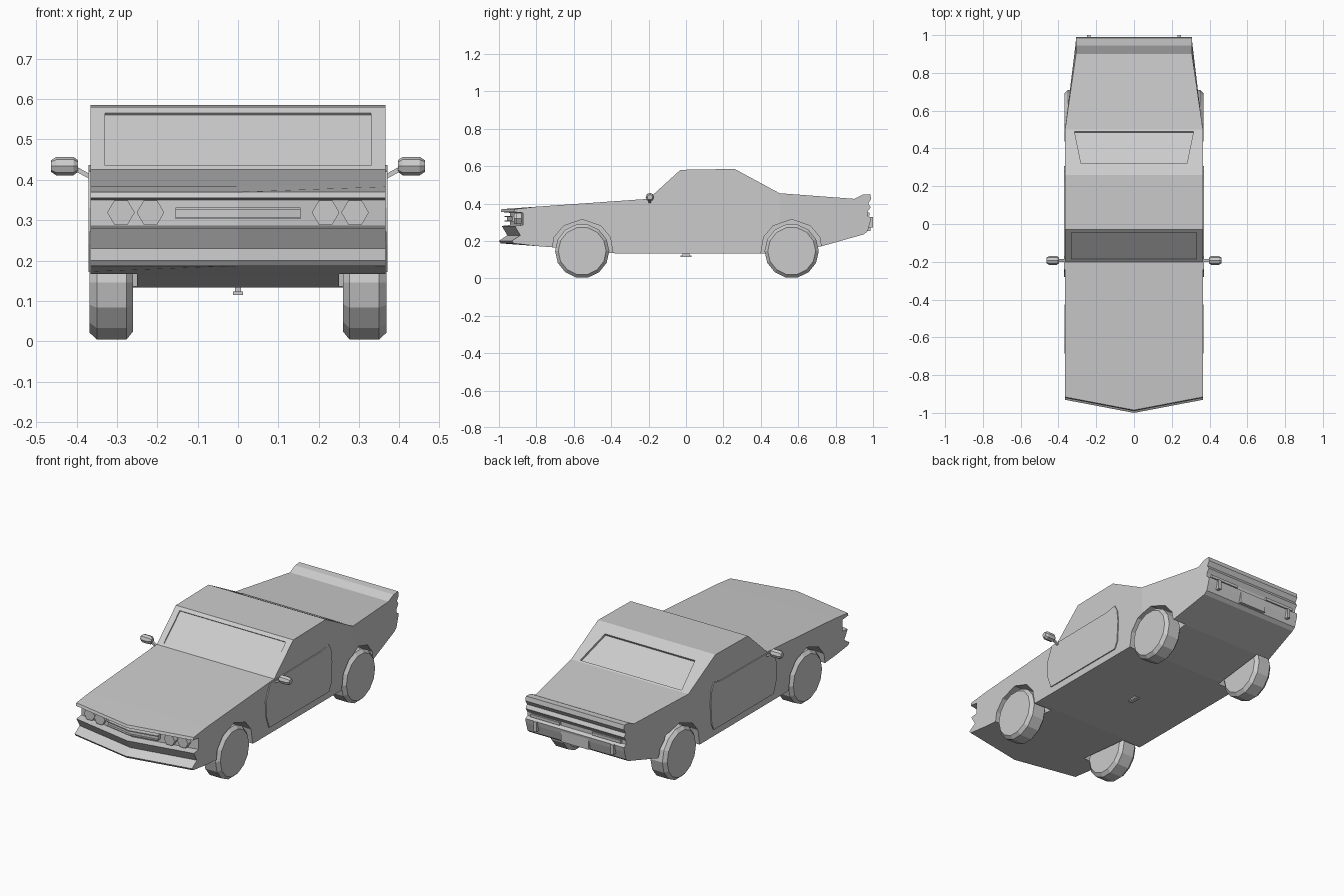
import bpy, bmesh, math
from mathutils import Vector

cube = bpy.data.objects.get("Cube")
if cube:
    bpy.data.objects.remove(cube, do_unlink=True)

GREY = (0.6, 0.6, 0.6, 1)
paint = bpy.data.materials.new("plain_grey")
paint.use_nodes = True
paint.diffuse_color = GREY
paint.node_tree.nodes["Principled BSDF"].inputs["Base Color"].default_value = GREY

W = 0.365        # body half width
AXLES = (-0.555, 0.565)


def finish(bm, name):
    bmesh.ops.recalc_face_normals(bm, faces=bm.faces)
    mesh = bpy.data.meshes.new(name)
    bm.to_mesh(mesh)
    bm.free()
    mesh.materials.append(paint)
    obj = bpy.data.objects.new(name, mesh)
    bpy.context.collection.objects.link(obj)
    return obj


def prism(name, points, shift):
    """Polygon extruded along a vector."""
    bm = bmesh.new()
    face = bm.faces.new([bm.verts.new(p) for p in points])
    ext = bmesh.ops.extrude_face_region(bm, geom=[face])
    new = [v for v in ext["geom"] if isinstance(v, bmesh.types.BMVert)]
    bmesh.ops.translate(bm, verts=new, vec=Vector(shift))
    return finish(bm, name)


def box(name, center, size):
    x, y, z = center
    a, b, c = (s / 2 for s in size)
    return prism(name, [(x - a, y - b, z - c), (x + a, y - b, z - c),
                        (x + a, y + b, z - c), (x - a, y + b, z - c)], (0, 0, 2 * c))


def lathe(name, rings, sides, center, axis="X"):
    """Closed turned shape from (offset, radius) rings along an axis."""
    bm = bmesh.new()
    loops = []
    for off, r in rings:
        loop = []
        for i in range(sides):
            t = math.tau * i / sides
            u, v = r * math.cos(t), r * math.sin(t)
            p = (off, u, v) if axis == "X" else (u, off, v)
            loop.append(bm.verts.new(Vector(center) + Vector(p)))
        loops.append(loop)
    for a, b in zip(loops, loops[1:]):
        for i in range(sides):
            j = (i + 1) % sides
            bm.faces.new((a[i], a[j], b[j], b[i]))
    bm.faces.new(loops[0])
    bm.faces.new(loops[-1])
    return finish(bm, name)


def cut(target, cutter):
    cutter.hide_render = True
    mod = target.modifiers.new("cut", "BOOLEAN")
    mod.object = cutter
    mod.operation = "DIFFERENCE"
    mod.solver = "EXACT"
    bpy.context.view_layer.objects.active = target
    bpy.ops.object.modifier_apply(modifier=mod.name)
    bpy.data.objects.remove(cutter, do_unlink=True)


def nose(x):
    """Backward sweep of the pointed front."""
    return 0.19 * abs(x)


# Body: side profile swept across, pointed at the front, tapered at the back
PROFILE = [
    (-0.99, 0.355), (-0.985, 0.37), (-0.2, 0.425), (-0.03, 0.58), (0.26, 0.585),
    (0.5, 0.455), (0.9, 0.425), (0.945, 0.447), (0.985, 0.45), (0.99, 0.425),
    (0.975, 0.4), (0.987, 0.38), (0.97, 0.355), (0.97, 0.335), (0.99, 0.325),
    (0.985, 0.3), (0.97, 0.25), (0.95, 0.235), (0.72, 0.17), (0.42, 0.133),
    (-0.37, 0.133), (-0.7, 0.165), (-0.99, 0.187), (-1.0, 0.2), (-0.955, 0.23),
    (-0.985, 0.28), (-0.94, 0.285), (-0.94, 0.35),
]
bm = bmesh.new()
rows = [[bm.verts.new((x, y, z)) for y, z in PROFILE] for x in (-W, 0, W)]
n = len(PROFILE)
for a, b in zip(rows, rows[1:]):
    for i in range(n):
        j = (i + 1) % n
        bm.faces.new((a[i], a[j], b[j], b[i]))
bm.faces.new(rows[0])
bm.faces.new(rows[-1])
for y in (-0.8, 0.5):
    bmesh.ops.bisect_plane(bm, geom=bm.verts[:] + bm.edges[:] + bm.faces[:],
                           plane_co=(0, y, 0), plane_no=(0, 1, 0))
for v in bm.verts:
    if v.co.y < -0.85:
        v.co.y += nose(v.co.x)
    if v.co.y > 0.5:
        v.co.x *= 1 - 0.16 * min(1, (v.co.y - 0.5) / 0.4)
body = finish(bm, "body")

# Wheel arches and wheels
ARCH = [(-0.17, 0.1), (-0.15, 0.22), (-0.1, 0.28), (0, 0.315),
        (0.1, 0.28), (0.15, 0.22), (0.17, 0.1)]
TYRE = [(-0.054, 0.125), (-0.038, 0.145), (0.036, 0.145), (0.054, 0.128)]
for side, s in (("left", 1), ("right", -1)):
    for end, y in zip(("front", "rear"), AXLES):
        cut(body, prism("arch_cutter", [(s * 0.25, y + dy, z) for dy, z in ARCH],
                        (s * 0.2, 0, 0)))
        lathe(f"{end}_{side}_wheel", [(s * o, r) for o, r in TYRE], 14,
              (s * 0.314, y, 0.146))

# Sunken windscreen and rear window
screen = [(-0.33, -0.189, 0.435), (0.33, -0.189, 0.435),
          (0.33, -0.046, 0.565), (-0.33, -0.046, 0.565)]
rear = [(-0.315, 0.49, 0.46), (0.315, 0.49, 0.46),
        (0.28, 0.32, 0.5525), (-0.28, 0.32, 0.5525)]
for pts, normal, depth in ((screen, Vector((0, -0.67, 0.74)), 0.006),
                           (rear, Vector((0, 0.476, 0.88)), 0.012)):
    cut(body, prism("window_cutter", [Vector(p) - normal * depth for p in pts],
                    normal * 0.04))

# Doors and mirrors
DOOR = [(-0.24, 0.42), (0.22, 0.425), (0.28, 0.437), (0.3, 0.4), (0.308, 0.33),
        (0.3, 0.21), (0.28, 0.172), (-0.25, 0.172), (-0.275, 0.24), (-0.28, 0.33)]
MIRROR = [(-0.034, 0.014), (-0.022, 0.023), (0.02, 0.023), (0.034, 0.014)]
for side, s in (("left", 1), ("right", -1)):
    prism(f"{side}_door", [(s * (W - 0.01), y, z) for y, z in DOOR], (s * 0.016, 0, 0))
    lathe(f"{side}_mirror", [(s * o, r) for o, r in MIRROR], 8, (s * 0.43, -0.193, 0.434))
    prism(f"{side}_mirror_arm", [(s * 0.355, -0.2, 0.395), (s * 0.355, -0.186, 0.395),
                                 (s * 0.355, -0.186, 0.408), (s * 0.355, -0.2, 0.408)],
          (s * 0.055, 0, 0.03))

    # Six-sided headlights
    for place, x in (("inner", 0.217), ("outer", 0.29)):
        lathe(f"{side}_{place}_headlight", [(0.02, 0.034), (-0.022, 0.034)], 6,
              (s * x, -0.94 + nose(x), 0.319), "Y")

    # Grille frame halves, following the pointed nose
    for part, lo, hi, out in (("grille_top", 0.327, 0.332, 0.03),
                              ("grille_bottom", 0.303, 0.308, 0.03),
                              ("grille_bar", 0.308, 0.327, 0.018)):
        e = s * 0.155
        prism(f"{side}_{part}", [(0, -0.94 - out, lo), (e, -0.94 - out + nose(e), lo),
                                 (e, -0.93 + nose(e), lo), (0, -0.93, lo)],
              (0, 0, hi - lo))

    # Rear bumper guards and tail lamps
    box(f"{side}_bumper_guard", (s * 0.24, 0.982, 0.3), (0.018, 0.036, 0.055))
    box(f"{side}_tail_lamp", (s * 0.19, 0.972, 0.345), (0.18, 0.016, 0.016))

# Rear plate and underside fitting
box("rear_plate", (0, 0.975, 0.283), (0.17, 0.025, 0.06))
box("under_stem", (0, 0, 0.128), (0.014, 0.04, 0.02))
box("under_cap", (0, 0, 0.119), (0.024, 0.06, 0.008))
